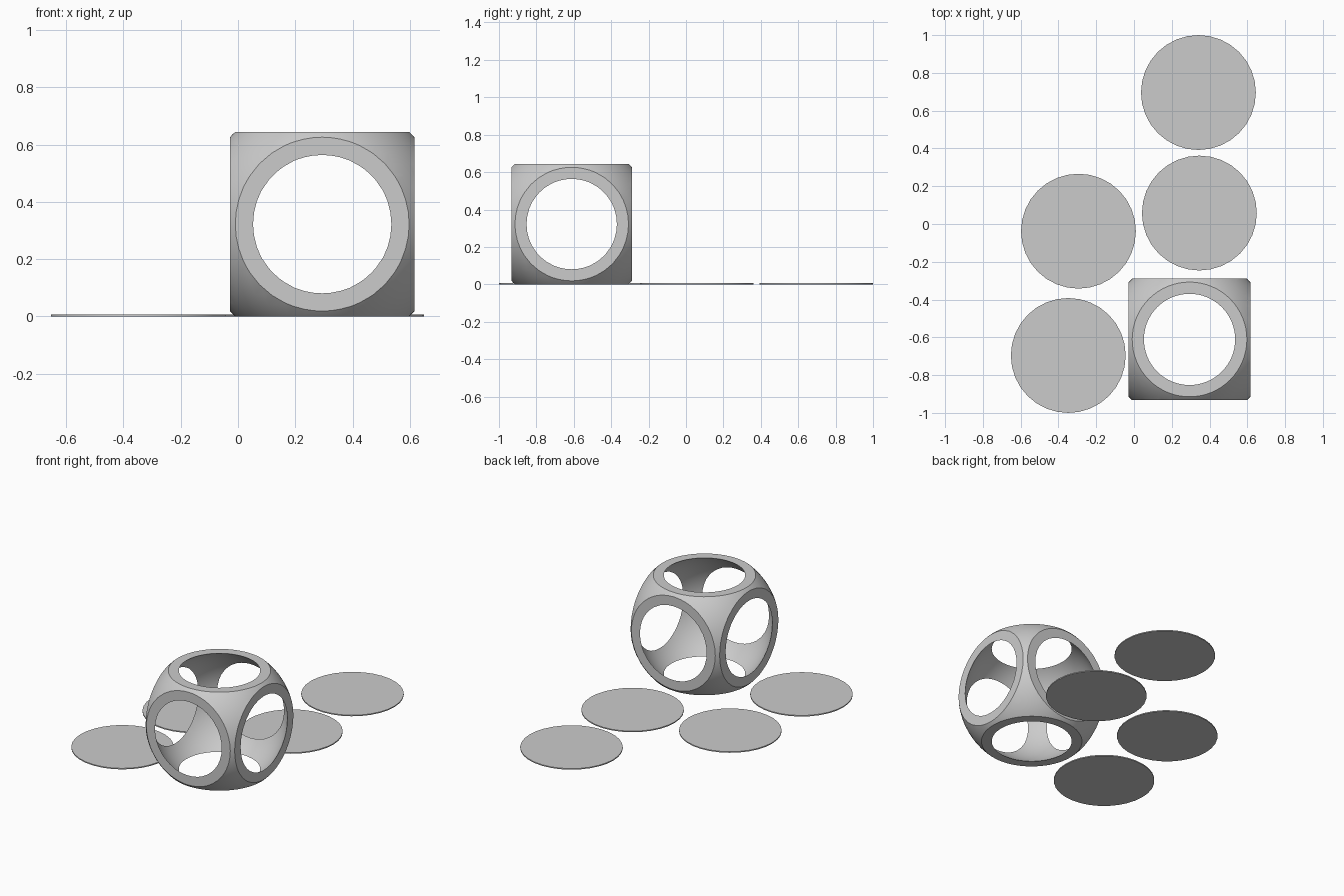
import bpy
import bmesh
from mathutils import Vector

if "Cube" in bpy.data.objects:
    bpy.data.objects.remove(bpy.data.objects["Cube"])

HALF = 0.322          # half the width between opposite flat rims
OUTER, INNER = 0.443, 0.403

grey = bpy.data.materials.new("plain grey")
grey.use_nodes = True
colour = (0.6, 0.6, 0.6, 1)
grey.diffuse_color = colour
grey.node_tree.nodes["Principled BSDF"].inputs["Base Color"].default_value = colour


def add_object(name, bm, location):
    mesh = bpy.data.meshes.new(name)
    bm.to_mesh(mesh)
    bm.free()
    mesh.materials.append(grey)
    obj = bpy.data.objects.new(name, mesh)
    obj.location = location
    bpy.context.collection.objects.link(obj)
    bpy.ops.object.select_all(action='DESELECT')
    obj.select_set(True)
    bpy.context.view_layer.objects.active = obj
    bpy.ops.object.shade_smooth_by_angle(angle=0.5)


# Hollow sphere, sliced flat on six sides
bm = bmesh.new()
for radius in (OUTER, INNER):
    bmesh.ops.create_uvsphere(bm, u_segments=64, v_segments=32, radius=radius)
normals = [Vector([s if i == axis else 0 for i in range(3)])
           for axis in range(3) for s in (-1, 1)]
for n in normals:
    bmesh.ops.bisect_plane(bm, geom=bm.verts[:] + bm.edges[:] + bm.faces[:],
                           plane_co=n * HALF, plane_no=n, clear_outer=True)
# Inner shell faces the hollow
bmesh.ops.reverse_faces(bm, faces=[
    f for f in bm.faces if f.verts[0].co.length < (OUTER + INNER) / 2])

# Flat rims: pair every outer rim point with an inner one by angle
for n in normals:
    rim = [e for e in bm.edges if e.is_boundary
           and all(abs(v.co.dot(n) - HALF) < 1e-4 for v in e.verts)]
    axis = [i for i in range(3) if n[i]][0]
    side, up = Vector(), Vector()
    side[(axis + 1) % 3] = 1
    up = n.cross(side)
    rings = []
    for is_outer in (True, False):
        verts = {v for e in rim for v in e.verts
                 if (v.co.length > (OUTER + INNER) / 2) == is_outer}
        angle = {v: Vector((v.co.dot(side), v.co.dot(up))).angle_signed(
            Vector((1, 0))) for v in verts}
        rings.append([(angle[v], v) for v in sorted(verts, key=angle.get)])
    # Walk round both rings together, adding one triangle per step
    a, b = rings
    i = j = 0
    while i < len(a) or j < len(b):
        p, q = a[i % len(a)][1], b[j % len(b)][1]
        step_outer = j == len(b) or (i < len(a) and a[i][0] <= b[j][0])
        if step_outer:
            i += 1
            tip = a[i % len(a)][1]
        else:
            j += 1
            tip = b[j % len(b)][1]
        face = bm.faces.new((p, q, tip))
        face.normal_update()
        if face.normal.dot(n) < 0:
            face.normal_flip()
add_object("hollow_sphere", bm, (0.294, -0.611, HALF))

# Four thin loose cover discs
THICK = 0.007
centres = {"back": (0.341, 0.696), "middle": (0.346, 0.058),
           "left": (-0.294, -0.038), "front": (-0.348, -0.696)}
for name, (x, y) in centres.items():
    bm = bmesh.new()
    bmesh.ops.create_cone(bm, cap_ends=True, segments=32,
                          radius1=0.304, radius2=0.304, depth=THICK)
    add_object(name + "_disc", bm, (x, y, THICK / 2))
